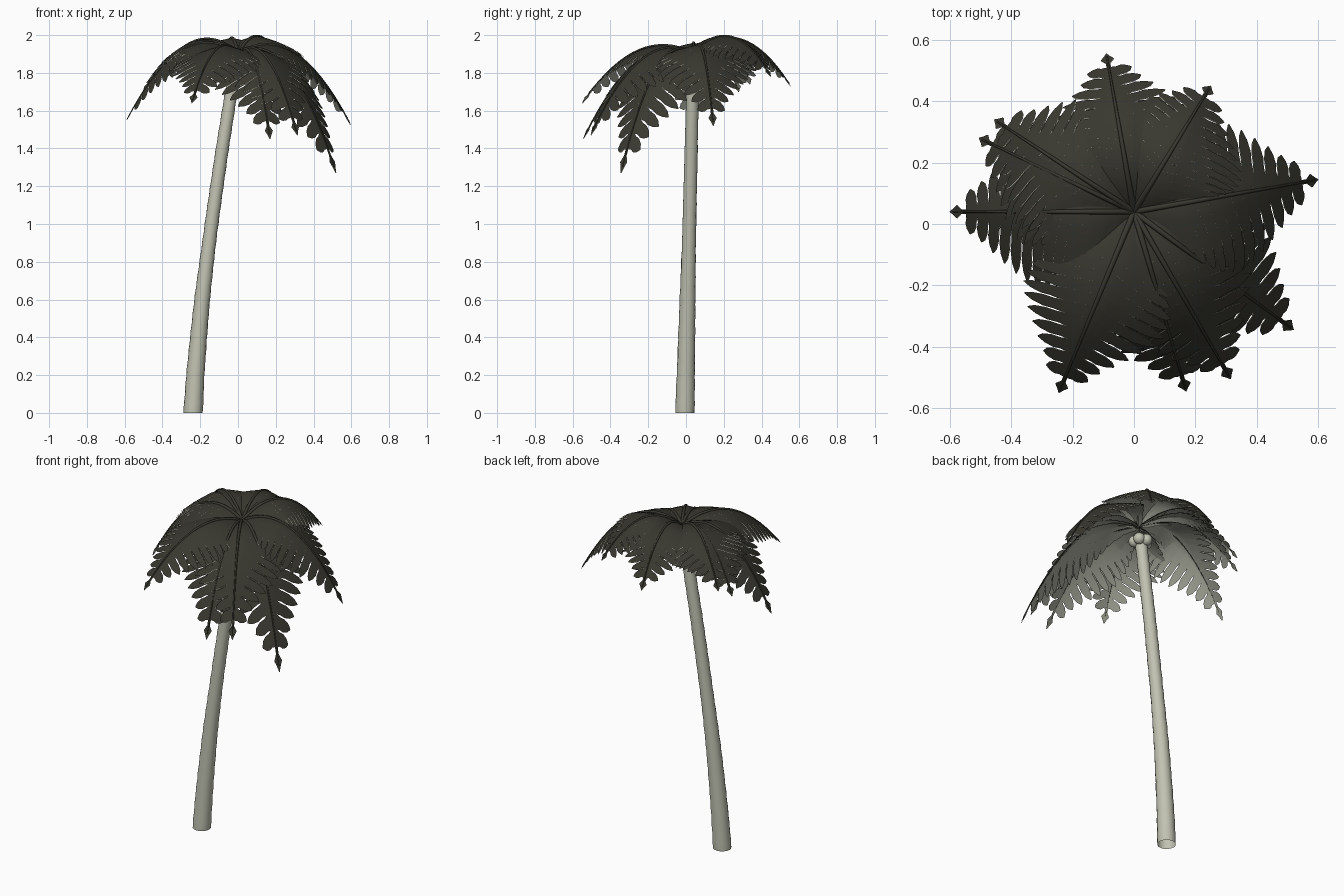
import bpy, bmesh, math
from mathutils import Vector

if "Cube" in bpy.data.objects:
    bpy.data.objects.remove(bpy.data.objects["Cube"])


def material(name, rgb):
    m = bpy.data.materials.new(name)
    m.diffuse_color = (*rgb, 1)
    m.use_nodes = True
    m.node_tree.nodes["Principled BSDF"].inputs["Base Color"].default_value = m.diffuse_color
    return m


BARK = material("pale bark", (0.53, 0.54, 0.44))
LEAF = material("dark leaf", (0.040, 0.039, 0.029))
UNDER = material("pale leaf underside", (0.40, 0.41, 0.34))


def finish(bm, name, mats):
    me = bpy.data.meshes.new(name)
    bm.to_mesh(me)
    bm.free()
    ob = bpy.data.objects.new(name, me)
    bpy.context.collection.objects.link(ob)
    for m in mats:
        me.materials.append(m)
    for p in me.polygons:
        p.use_smooth = len(p.vertices) <= 4
    return ob


def lerp_table(table, t):
    for (a, va), (b, vb) in zip(table, table[1:]):
        if t <= b:
            k = max(0, (t - a) / (b - a))
            return va + (vb - va) * k
    return table[-1][1]


def tube(bm, points, radii, sides, flat=False):
    rings = []
    for i, p in enumerate(points):
        d = (points[min(i + 1, len(points) - 1)] - points[max(i - 1, 0)]).normalized()
        if flat:
            u, v = Vector((1, 0, 0)), Vector((0, 1, 0))
        else:
            u = d.cross(Vector((0, 0, 1))).normalized()
            v = u.cross(d)
        rings.append([bm.verts.new(p + radii[i] * (u * math.cos(a) + v * math.sin(a)))
                      for a in (2 * math.pi * k / sides for k in range(sides))])
    for r0, r1 in zip(rings, rings[1:]):
        for k in range(sides):
            n = (k + 1) % sides
            bm.faces.new((r0[k], r0[n], r1[n], r1[k]))
    bm.faces.new(rings[-1])
    bmesh.ops.recalc_face_normals(bm, faces=bm.faces)


# Leaning trunk with faint rings, open at the foot
TRUNK_X = [(0, -0.238), (0.2, -0.226), (0.4, -0.209), (0.6, -0.19), (0.8, -0.166), (1.0, -0.14),
           (1.2, -0.112), (1.4, -0.083), (1.67, -0.04), (1.9, -0.005)]
pts, radii = [], []
for i in range(39):
    z = 1.82 * i / 38
    pts.append(Vector((lerp_table(TRUNK_X, z), -0.006 + 0.045 * z / 1.88, z)))
    radii.append(0.051 - 0.011 * min(1, z / 0.9) - 0.008 * z / 1.88 + (0.0015 if i % 2 else -0.0005))
bm = bmesh.new()
tube(bm, pts, radii, 16, flat=True)
finish(bm, "trunk", [BARK])

# Cluster of nuts under the crown
for i in range(5):
    a = 2 * math.pi * i / 5 + 0.6
    bm = bmesh.new()
    bmesh.ops.create_uvsphere(bm, u_segments=12, v_segments=8, radius=0.033)
    bmesh.ops.translate(bm, verts=bm.verts, vec=(-0.018 + 0.036 * math.cos(a), 0.038 + 0.036 * math.sin(a), 1.815))
    finish(bm, "nut", [BARK])

# Fronds
HUB = Vector((0, 0.04, 1.9))
WIDTH = [(0, 0.04), (0.1, 0.13), (0.25, 0.215), (0.38, 0.25), (0.5, 0.245), (0.58, 0.22),
         (0.7, 0.16), (0.82, 0.095), (0.92, 0.057), (1, 0.04)]
WEB = [(0, 0.96), (0.25, 0.86), (0.45, 0.55), (0.65, 0.33), (1, 0.15)]
LOBES = 14
LOBE_SHAPE = [(0.0, 1.0), (0.2, 0.84), (0.5, 0.9), (0.8, 0.6), (1.0, 0.06)]  # reach, width


def strip(bm, rows):
    for r0, r1 in zip(rows, rows[1:]):
        for k in (0, 1):
            bm.faces.new((r0[k], r0[k + 1], r1[k + 1], r1[k]))


def frond(tip, crest):
    tip = Vector(tip)
    ctrl = (HUB + tip) / 2
    ctrl.z = crest
    flat_dir = Vector((tip.x - HUB.x, tip.y - HUB.y, 0))
    length = flat_dir.length
    flat_dir.normalize()
    side = flat_dir.cross(Vector((0, 0, 1)))

    def centre(s):
        return HUB * (1 - s) ** 2 + ctrl * 2 * s * (1 - s) + tip * s * s

    def tangent(s):
        return ((ctrl - HUB) * (1 - s) + (tip - ctrl) * s).normalized()

    def blade(s, v, sign):
        # Point on the drooping blade, swept forward towards the tip
        w = lerp_table(WIDTH, s) * v
        sf = s + 0.32 * w / length
        up = side.cross(tangent(sf))
        return centre(sf) + side * sign * w - up * (0.2 * w + 0.6 * w * w)

    bm = bmesh.new()
    end = 0.91
    for sign in (-1, 1):
        for i in range(LOBES):
            mid, half = end * (i + 0.5) / LOBES, end * 0.5 / LOBES
            web = lerp_table(WEB, mid)
            rows = [(web * k / 3, 1.0) for k in range(3)]
            rows += [(web + (1 - web) * r, w) for r, w in LOBE_SHAPE]
            strip(bm, [[bm.verts.new(blade(mid + half * w * q, v, sign)) for q in (-1, 0, 1)]
                       for v, w in rows])
    # Spear-shaped end leaflet
    spear = [(0.9, 0.008), (0.94, 0.007), (0.963, 0.022), (0.98, 0.011), (1.0, 0.001)]
    strip(bm, [[bm.verts.new(centre(s) + side * w * q) for q in (-1, 0, 1)] for s, w in spear])
    bmesh.ops.remove_doubles(bm, verts=bm.verts, dist=0.0004)
    bm.normal_update()
    for f in bm.faces:
        s = min(1, max(0, (f.calc_center_median() - HUB).dot(flat_dir) / length))
        if f.normal.dot(side.cross(tangent(s))) < 0:
            f.normal_flip()
    ob = finish(bm, "frond_blade", [LEAF, UNDER])
    sol = ob.modifiers.new("thickness", 'SOLIDIFY')
    sol.thickness = 0.003
    sol.offset = -1
    sol.material_offset = 1
    sol.use_rim = False

    # Midrib
    bm = bmesh.new()
    tube(bm, [centre(i / 16 * 0.98) for i in range(17)], [0.010 - 0.007 * i / 16 for i in range(17)], 6)
    finish(bm, "frond_midrib", [LEAF])


# Tip position and crest height of each frond
FRONDS = [((0.60, 0.145, 1.52), 2.10), ((0.52, -0.345, 1.27), 2.07), ((0.315, -0.505, 1.47), 2.06),
          ((0.17, -0.545, 1.45), 2.05), ((-0.245, -0.55, 1.64), 2.065), ((-0.60, 0.04, 1.53), 2.12),
          ((-0.505, 0.28, 1.70), 2.11), ((-0.455, 0.34, 1.74), 2.12), ((-0.09, 0.555, 1.73), 2.135),
          ((0.25, 0.45, 1.78), 2.14)]
for tip, crest in FRONDS:
    frond(tip, crest)
